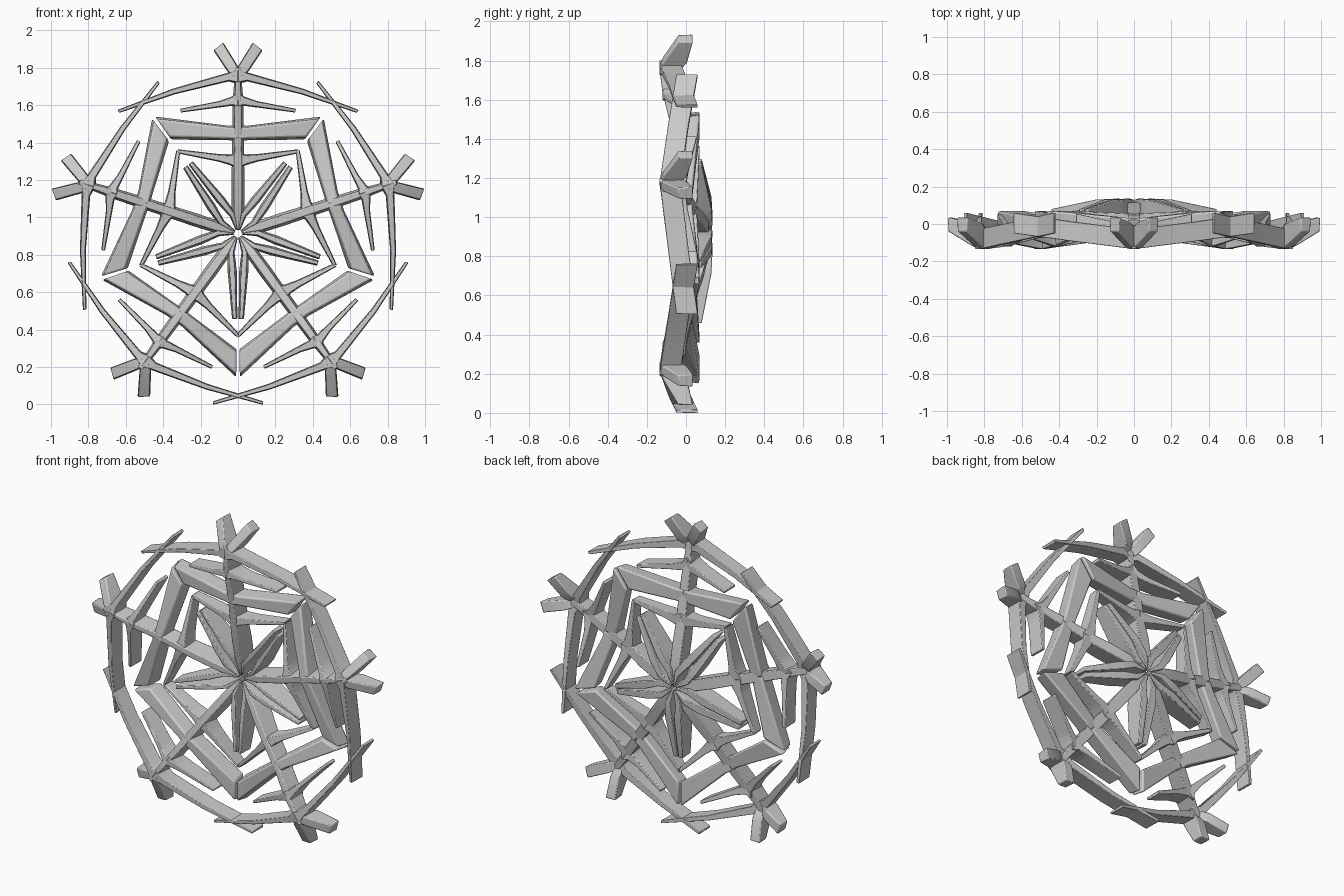
import bpy, bmesh, math
from mathutils import Vector

CZ = 0.913  # height of the flake centre


def to_world(t, r, y, a):
    # t = sideways from the spoke, r = outward along the spoke
    return Vector((r * math.cos(a) + t * math.sin(a), y,
                   CZ + r * math.sin(a) - t * math.cos(a)))


def blade(name, sections, mirror=True, taper=0.12, bevel=0.006):
    """Loft four-sided sections (t1, r1, t2, r2, front y, back y), repeated on five spokes."""
    bm = bmesh.new()
    for k in range(5):
        a = math.radians(90 + 72 * k)
        for sgn in ((1, -1) if mirror else (1,)):
            rings = []
            for t1, r1, t2, r2, f, b in sections:
                p, q = Vector((t1, r1)), Vector((t2, r2))
                pf, qf = p.lerp(q, taper), q.lerp(p, taper)
                rings.append([bm.verts.new(to_world(sgn * v.x, v.y, y, a))
                              for v, y in ((p, b), (q, b), (qf, f), (pf, f))])
            for A, B in zip(rings, rings[1:]):
                for i in range(4):
                    j = (i + 1) % 4
                    bm.faces.new((A[i], A[j], B[j], B[i]))
            bm.faces.new(rings[0])
            bm.faces.new(rings[-1])
    bmesh.ops.recalc_face_normals(bm, faces=bm.faces)
    me = bpy.data.meshes.new(name)
    bm.to_mesh(me)
    bm.free()
    ob = bpy.data.objects.new(name, me)
    bpy.context.collection.objects.link(ob)
    mod = ob.modifiers.new("soft_edges", 'BEVEL')
    mod.width = bevel
    mod.segments = 2
    mod.limit_method = 'ANGLE'
    mod.angle_limit = math.radians(35)
    bpy.ops.object.select_all(action='DESELECT')
    ob.select_set(True)
    bpy.context.view_layer.objects.active = ob
    bpy.ops.object.shade_smooth_by_angle(angle=math.radians(35))
    return ob


# spokes, leaning forward towards the rim
blade("spokes", [(-w, r, w, r, f, b) for r, w, f, b in (
    (0.02, 0.008, 0.03, 0.12), (0.12, 0.034, 0.0, 0.115), (0.25, 0.036, -0.03, 0.09),
    (0.36, 0.034, -0.05, 0.06), (0.54, 0.032, -0.075, 0.03),
    (0.72, 0.028, -0.12, -0.005), (0.80, 0.022, -0.13, -0.02),
    (0.89, 0.022, -0.135, -0.03))], mirror=False, taper=0.2)

# central star: paired ribs running beside the line between two spokes
c, s = math.cos(math.radians(36)), math.sin(math.radians(36))
blade("star_ribs", [(s * l - c * d1, c * l + s * d1, s * l - c * d2, c * l + s * d2, f, b)
                    for l, d1, d2, f, b in (
    (0.02, 0.001, 0.014, 0.03, 0.13), (0.10, 0.018, 0.055, 0.005, 0.135),
    (0.20, 0.006, 0.056, -0.005, 0.13), (0.455, 0.003, 0.032, -0.01, 0.08))], taper=0.2)

# slim inner branches
blade("inner_branches", [
    (0.0, 0.44, 0.0, 0.34, -0.05, 0.055), (0.04, 0.425, 0.04, 0.365, -0.045, 0.057),
    (0.10, 0.426, 0.10, 0.384, -0.035, 0.06),
    (0.325, 0.452, 0.31, 0.427, 0.0, 0.07)], bevel=0.004)

# broad pentagon frame with mitred corners
blade("frame_bars", [
    (0.0, 0.58, 0.0, 0.495, -0.075, 0.03), (0.05, 0.578, 0.05, 0.499, -0.068, 0.034),
    (0.444, 0.628, 0.356, 0.502, -0.025, 0.07)], bevel=0.01)

# slim branches outside the frame
blade("middle_branches", [
    (0.0, 0.77, 0.0, 0.67, -0.12, -0.005), (0.03, 0.735, 0.03, 0.684, -0.115, 0.0),
    (0.10, 0.71, 0.10, 0.675, -0.10, 0.01),
    (0.31, 0.668, 0.305, 0.648, -0.05, 0.055)], bevel=0.004)

# long rim branches crossing their neighbours
blade("rim_branches", [
    (0.0, 0.89, 0.0, 0.80, -0.135, -0.03), (0.05, 0.863, 0.05, 0.814, -0.128, -0.022),
    (0.35, 0.775, 0.34, 0.745, -0.09, 0.015),
    (0.645, 0.662, 0.635, 0.646, -0.05, 0.06)], bevel=0.003)

# forked tips leaning back
blade("tip_prongs", [
    (-0.012, 0.875, 0.03, 0.835, -0.135, -0.03), (0.012, 0.915, 0.06, 0.872, -0.115, 0.005),
    (0.078, 1.022, 0.132, 0.98, -0.04, 0.035)], taper=0.08)
